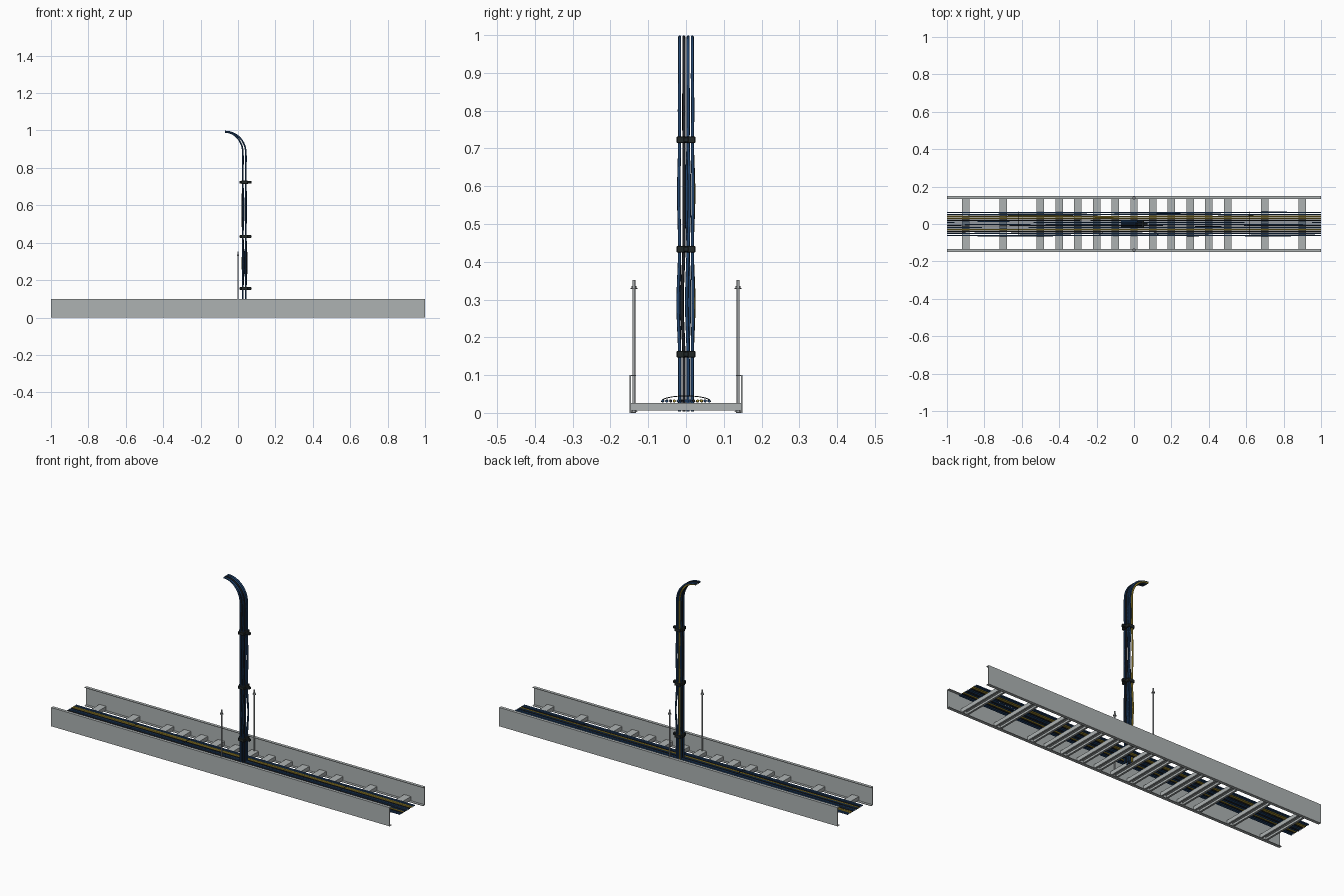
import bpy, bmesh, math, random
from mathutils import Vector

random.seed(4)
if "Cube" in bpy.data.objects:
    bpy.data.objects.remove(bpy.data.objects["Cube"])


def material(name, rgb):
    m = bpy.data.materials.new(name)
    m.use_nodes = True
    m.diffuse_color = (*rgb, 1)
    m.node_tree.nodes["Principled BSDF"].inputs["Base Color"].default_value = (*rgb, 1)
    return m


STEEL = material("galvanised steel", (0.42, 0.45, 0.45))
ROD = material("rod steel", (0.38, 0.4, 0.41))
NAVY = material("navy cable", (0.016, 0.06, 0.16))
BLACK = material("black cable", (0.013, 0.015, 0.02))
YELLOW = material("yellow cable", (0.42, 0.3, 0.03))
CLAMP = material("clamp black", (0.015, 0.02, 0.02))


def link(name, mesh, mat):
    ob = bpy.data.objects.new(name, mesh)
    mesh.materials.append(mat)
    bpy.context.collection.objects.link(ob)
    return ob


def smooth(ob):
    bpy.ops.object.select_all(action="DESELECT")
    ob.select_set(True)
    bpy.context.view_layer.objects.active = ob
    bpy.ops.object.shade_smooth_by_angle(angle=math.radians(50))


def box(name, centre, size, mat, bevel=0):
    bm = bmesh.new()
    bmesh.ops.create_cube(bm, size=1)
    bmesh.ops.scale(bm, vec=size, verts=bm.verts)
    bmesh.ops.translate(bm, vec=centre, verts=bm.verts)
    if bevel:
        bmesh.ops.bevel(bm, geom=bm.edges[:], offset=bevel, segments=1, affect="EDGES")
    me = bpy.data.meshes.new(name)
    bm.to_mesh(me)
    bm.free()
    return link(name, me, mat)


def cylinder(name, centre, radius, depth, mat, sides=12):
    bm = bmesh.new()
    bmesh.ops.create_cone(bm, cap_ends=True, segments=sides, radius1=radius,
                          radius2=radius, depth=depth)
    bmesh.ops.translate(bm, vec=centre, verts=bm.verts)
    me = bpy.data.meshes.new(name)
    bm.to_mesh(me)
    bm.free()
    ob = link(name, me, mat)
    if sides > 6:
        smooth(ob)
    return ob


def extrude_profile(name, start, along, profile, mat):
    """Sweep a closed list of points straight along a vector."""
    bm = bmesh.new()
    face = bm.faces.new([bm.verts.new(Vector(start) + Vector(p)) for p in profile])
    ext = bmesh.ops.extrude_face_region(bm, geom=[face], use_keep_orig=True)
    moved = [g for g in ext["geom"] if isinstance(g, bmesh.types.BMVert)]
    bmesh.ops.translate(bm, vec=along, verts=moved)
    bmesh.ops.recalc_face_normals(bm, faces=bm.faces)
    me = bpy.data.meshes.new(name)
    bm.to_mesh(me)
    bm.free()
    return link(name, me, mat)


def cable(name, points, radius, mat):
    cu = bpy.data.curves.new(name, "CURVE")
    cu.dimensions = "3D"
    cu.bevel_depth = radius
    cu.bevel_resolution = 2
    cu.resolution_u = 5
    cu.use_fill_caps = True
    sp = cu.splines.new("BEZIER")
    sp.bezier_points.add(len(points) - 1)
    for bp, p in zip(sp.bezier_points, points):
        bp.co = p
        bp.handle_left_type = bp.handle_right_type = "AUTO"
    ob = link(name, cu, mat)
    bpy.ops.object.select_all(action="DESELECT")
    ob.select_set(True)
    bpy.context.view_layer.objects.active = ob
    bpy.ops.object.convert(target="MESH")
    smooth(bpy.context.view_layer.objects.active)


# Side rails: channels with the flanges turned inwards
T, FLANGE, H = 0.003, 0.016, 0.1
for side, s in (("front", -1), ("back", 1)):
    o, i, f = s * 0.149, s * (0.149 - T), s * (0.149 - FLANGE)
    pts = [(o, 0), (f, 0), (f, T), (i, T), (i, H - T), (f, H - T), (f, H), (o, H)]
    extrude_profile(side + "_rail", (-1, 0, 0), (2, 0, 0), [(0, y, z) for y, z in pts], STEEL)

    # Hanger rod with its nuts and washers
    y = s * 0.138
    cylinder(side + "_hanger_rod", (0, y, 0.177), 0.0038, 0.35, ROD)
    for z in (0.007, 0.333):
        cylinder(side + "_rod_nut", (0, y, z), 0.0065, 0.007, ROD, 6)
        cylinder(side + "_rod_washer", (0, y, z - 0.004), 0.009, 0.002, ROD)

# Rungs: strut channels, open underneath with small lips
W, LIP, Z0, Z1 = 0.02, 0.011, 0.006, 0.026
half = [(W, Z1), (W, Z0), (LIP, Z0), (LIP, Z0 + T), (W - T, Z0 + T), (W - T, Z1 - T)]
strut = half + [(-x, z) for x, z in reversed(half)]
for n in (-9, -7, -5, -4, -3, -2, -1, 0, 1, 2, 3, 4, 5, 7, 9):
    extrude_profile("rung", (n / 10, -0.145, 0), (0, 0.29, 0),
                    [(x, 0, z) for x, z in strut], STEEL)

# Cables lying along the tray, each wandering a little
tray_colours = [NAVY, NAVY, BLACK, YELLOW, NAVY, BLACK, NAVY,
                NAVY, BLACK, YELLOW, YELLOW, NAVY, NAVY]
for k, colour in enumerate(tray_colours):
    y = (k - 6) * 0.0102
    path = [(-1 + j * 0.25, y + (random.uniform(-0.001, 0.001) if 0 < j < 8 else 0),
             0.031 + random.uniform(0, 0.001)) for j in range(9)]
    cable("tray_cable", path, 0.0037, colour)

# Thin ties arching over the tray cables
for x in (-0.62, -0.31, 0.62):
    arch = [(x, 0.066 * math.cos(a), 0.029 + 0.016 * math.sin(a))
            for a in [math.pi * j / 8 for j in range(9)]]
    cable("cable_tie", arch, 0.0012, CLAMP)

# Rising bundle: two layers of four, bowed between clamps, curling over at the top
CLAMPS = (0.155, 0.433, 0.723)
riser_colours = [NAVY, BLACK, NAVY, YELLOW, NAVY, BLACK, NAVY, NAVY]
for k, colour in enumerate(riser_colours):
    layer, col = divmod(k, 4)
    x, y = 0.026 + 0.016 * layer, (col - 1.5) * 0.0112
    path = [(x, y, 0.004)]
    for c, gap in zip(CLAMPS, (0.29, 0.58, 0.8)):
        path.append((x, y, c))
        loose = 0.005 if gap < 0.7 else 0.0005
        path.append((x + random.uniform(-1, 1) * loose,
                     y * 1.05 + random.uniform(-1, 1) * loose, gap))
    rise = 0.995 - 0.003 * (1 - layer) - 0.88
    for j in range(7):
        a = math.pi / 2 * j / 6
        path.append((-0.07 + (x + 0.07) * math.cos(a), y, 0.88 + rise * math.sin(a)))
    cable("riser_cable", path, 0.0042, colour)

# Clamps around the bundle, with bolt tabs
for z in CLAMPS:
    box("bundle_clamp", (0.035, 0, z), (0.036, 0.05, 0.018), CLAMP, 0.002)
    box("clamp_tab", (0.04, 0, z), (0.064, 0.014, 0.014), CLAMP, 0.002)
